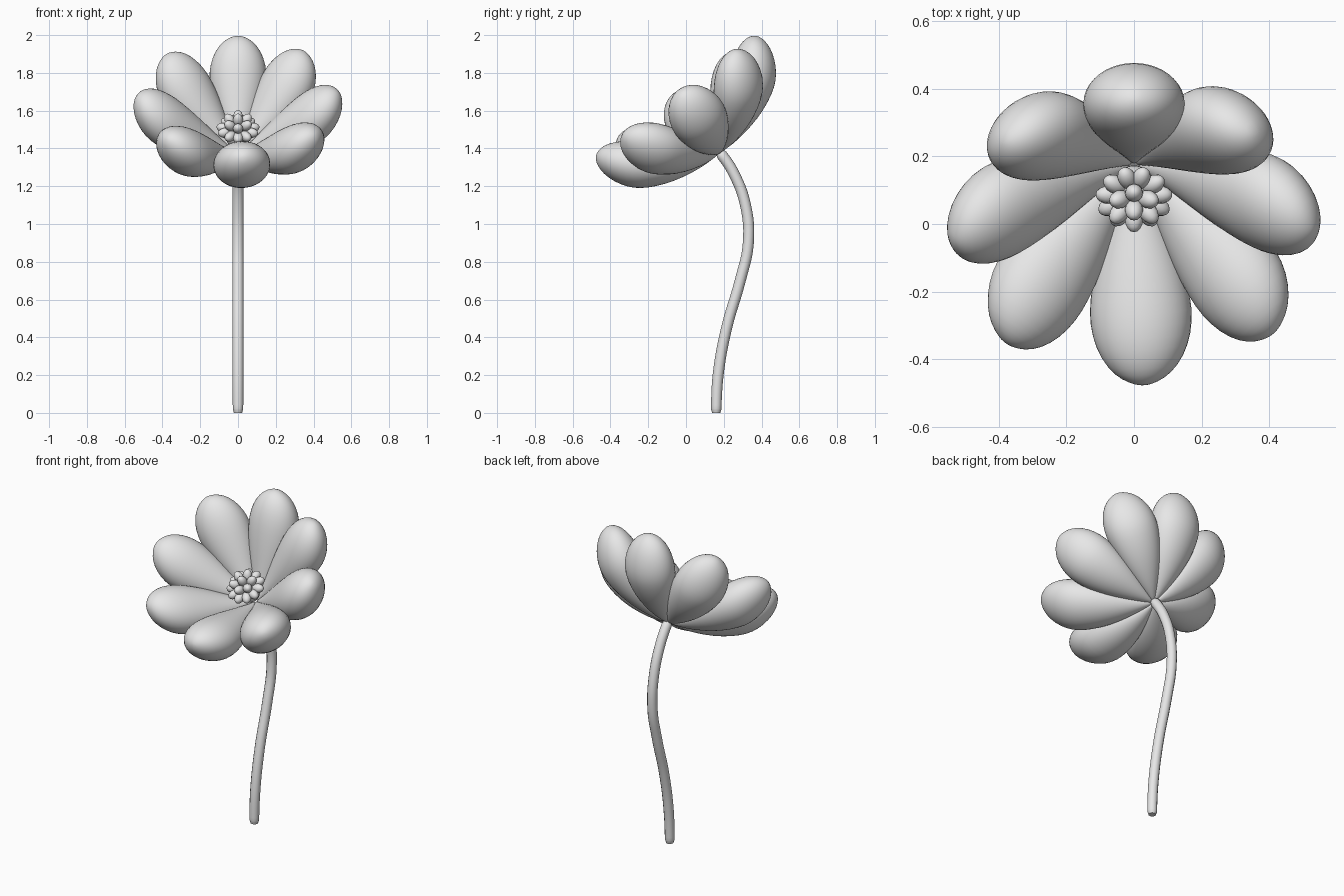
import bpy, bmesh, math
from mathutils import Matrix, Vector

if "Cube" in bpy.data.objects:
    bpy.data.objects.remove(bpy.data.objects["Cube"])

grey = bpy.data.materials.new("pale_grey")
grey.diffuse_color = (0.8, 0.8, 0.8, 1)
grey.use_nodes = True
grey.node_tree.nodes["Principled BSDF"].inputs["Base Color"].default_value = grey.diffuse_color

# Flower head frame: local z is the flower axis, tilted towards the front
HEAD = Matrix.Translation((0, 0.175, 1.373)) @ Matrix.Rotation(math.radians(37), 4, 'X')


def finish(name, bm):
    bmesh.ops.recalc_face_normals(bm, faces=bm.faces)
    mesh = bpy.data.meshes.new(name)
    bm.to_mesh(mesh)
    bm.free()
    mesh.materials.append(grey)
    for p in mesh.polygons:
        p.use_smooth = True
    obj = bpy.data.objects.new(name, mesh)
    bpy.context.collection.objects.link(obj)
    return obj


# Petal sections: distance along, half width, outer height, inner height
SECTIONS = [(0.04, 0.020, 0.028, -0.008), (0.10, 0.050, 0.064, -0.022),
            (0.20, 0.096, 0.106, -0.050), (0.30, 0.131, 0.134, -0.080),
            (0.40, 0.152, 0.144, -0.106), (0.47, 0.155, 0.138, -0.119),
            (0.54, 0.140, 0.110, -0.122), (0.60, 0.106, 0.066, -0.109),
            (0.635, 0.064, 0.022, -0.085), (0.65, 0.024, -0.014, -0.060)]
POLAR = math.radians(59)


def petal(name, azimuth, sides=20):
    bm = bmesh.new()
    radial = Vector((math.cos(azimuth), math.sin(azimuth), 0))
    side = Vector((-math.sin(azimuth), math.cos(azimuth), 0))
    up = Vector((0, 0, 1))
    along = radial * math.sin(POLAR) + up * math.cos(POLAR)
    out = radial * math.cos(POLAR) - up * math.sin(POLAR)
    rings = []
    for d, w, hi, lo in SECTIONS:
        c, t = (hi + lo) / 2, (hi - lo) / 2
        ring = []
        for i in range(sides):
            a = math.tau * i / sides
            p = along * d + side * w * math.cos(a) + out * (c + t * math.sin(a))
            ring.append(bm.verts.new(HEAD @ p))
        rings.append(ring)
    for r, s in zip(rings, rings[1:]):
        for i in range(sides):
            j = (i + 1) % sides
            bm.faces.new((r[i], r[j], s[j], s[i]))
    # Pointed base and rounded tip
    for ring, d, c in ((rings[0], 0, 0), (rings[-1], 0.653, -0.038)):
        pole = bm.verts.new(HEAD @ (along * d + out * c))
        for i in range(sides):
            bm.faces.new((ring[i], ring[(i + 1) % sides], pole))
    obj = finish(name, bm)
    sub = obj.modifiers.new("smooth", 'SUBSURF')
    sub.levels = sub.render_levels = 1


# Ring of eight slightly uneven petals, starting at the upright back one
for k, angle in enumerate((90, 135.5, 180, 225, 273, 320, 364, 409)):
    petal(f"petal_{k + 1}", math.radians(angle))

# Stamens: a dome of small ellipsoids pointing outwards
bm = bmesh.new()
for polar, count, reach, length in ((0, 1, 0.072, 0.040), (42, 6, 0.072, 0.040),
                                    (80, 11, 0.076, 0.040)):
    for i in range(count):
        spin = math.tau * (i + 0.5 * (polar == 80)) / count + math.pi / 2
        m = (HEAD @ Matrix.Translation((0, 0, 0.148))
             @ Matrix.Rotation(spin, 4, 'Z')
             @ Matrix.Rotation(math.radians(polar), 4, 'Y')
             @ Matrix.Translation((0, 0, reach))
             @ Matrix.Diagonal((0.027, 0.027, length, 1)))
        bmesh.ops.create_uvsphere(bm, u_segments=12, v_segments=8, radius=1, matrix=m)
finish("stamens", bm)

# Receptacle under the stamens
bm = bmesh.new()
bmesh.ops.create_uvsphere(bm, u_segments=20, v_segments=12, radius=1,
                          matrix=HEAD @ Matrix.Translation((0, 0, 0.12))
                          @ Matrix.Diagonal((0.065, 0.065, 0.08, 1)))
finish("receptacle", bm)

# Stem: a round tube along a gentle S curve, (y, z, radius factor)
PATH = [(0.16, 0.0, 0.75), (0.16, 0.02, 0.95), (0.17, 0.2, 1), (0.215, 0.45, 1),
        (0.287, 0.7, 1), (0.330, 0.9, 1), (0.315, 1.1, 1), (0.252, 1.27, 1),
        (0.19, 1.365, 1), (0.172, 1.385, 0.7)]
curve = bpy.data.curves.new("stem", 'CURVE')
curve.dimensions = '3D'
curve.bevel_depth = 0.029
curve.bevel_resolution = 4
curve.resolution_u = 6
curve.use_fill_caps = True
spline = curve.splines.new('BEZIER')
spline.bezier_points.add(len(PATH) - 1)
for point, (y, z, r) in zip(spline.bezier_points, PATH):
    point.co = (0, y, z)
    point.radius = r
    point.handle_left_type = point.handle_right_type = 'AUTO'
curve.materials.append(grey)
stem = bpy.data.objects.new("stem", curve)
bpy.context.collection.objects.link(stem)
